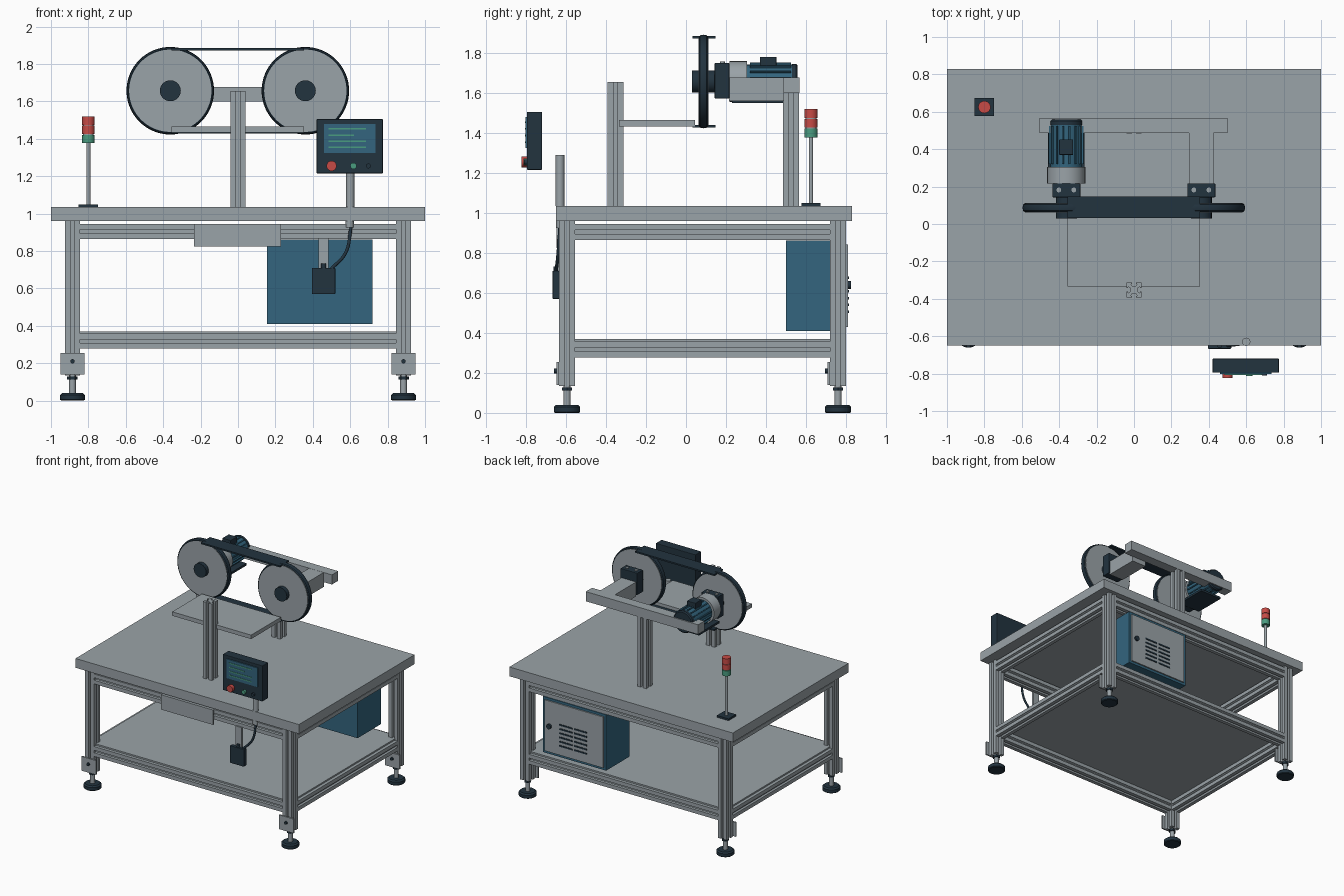
import bpy, bmesh, math
from mathutils import Vector, Matrix

if "Cube" in bpy.data.objects:
    bpy.data.objects.remove(bpy.data.objects["Cube"])


def material(name, code):
    m = bpy.data.materials.new(name)
    lin = []
    for i in (0, 2, 4):
        c = int(code[i:i + 2], 16) / 255
        lin.append(c / 12.92 if c < 0.04045 else ((c + 0.055) / 1.055) ** 2.4)
    m.diffuse_color = (*lin, 1)
    m.use_nodes = True
    m.node_tree.nodes["Principled BSDF"].inputs["Base Color"].default_value = m.diffuse_color
    return m


GREY = material("aluminium grey", "9AA3A8")
DARK = material("dark slate", "22333F")
TEAL = material("teal blue", "33657E")
RED = material("signal red", "C74B46")
GREEN = material("signal green", "4A9C80")


def finish(name, bm, mat, smooth=False):
    bmesh.ops.recalc_face_normals(bm, faces=bm.faces)
    me = bpy.data.meshes.new(name)
    bm.to_mesh(me)
    bm.free()
    ob = bpy.data.objects.new(name, me)
    bpy.context.collection.objects.link(ob)
    me.materials.append(mat)
    if smooth:
        bpy.ops.object.select_all(action='DESELECT')
        ob.select_set(True)
        bpy.context.view_layer.objects.active = ob
        bpy.ops.object.shade_smooth_by_angle(angle=math.radians(35))
    return ob


def box(name, x, y, z, mat, bevel=0):
    """Box from (min, max) ranges."""
    bm = bmesh.new()
    size = [r[1] - r[0] for r in (x, y, z)]
    mid = [(r[1] + r[0]) / 2 for r in (x, y, z)]
    bmesh.ops.create_cube(bm, size=1, matrix=Matrix.Translation(mid) @ Matrix.Diagonal((*size, 1)))
    if bevel:
        bmesh.ops.bevel(bm, geom=bm.edges[:], offset=bevel, segments=2, affect='EDGES', profile=0.5)
    return finish(name, bm, mat)


def lathe(name, origin, axis, profile, mat, n=32):
    """Revolve (radius, height) points about an axis through origin."""
    bm = bmesh.new()
    rot = Vector((0, 0, 1)).rotation_difference(Vector(axis)).to_matrix()
    rings = [[bm.verts.new(Vector(origin) + rot @ Vector((r * math.cos(2 * math.pi * k / n),
              r * math.sin(2 * math.pi * k / n), h))) for k in range(n)] for r, h in profile]
    for a, b in zip(rings, rings[1:]):
        for k in range(n):
            bm.faces.new((a[k], a[(k + 1) % n], b[(k + 1) % n], b[k]))
    bm.faces.new(rings[0])
    bm.faces.new(rings[-1])
    return finish(name, bm, mat, True)


def rod(name, origin, axis, r, h0, h1, mat, n=24):
    return lathe(name, origin, axis, [(r, h0), (r, h1)], mat, n)


def extrusion(name, start, end, s=0.04):
    """Slotted square profile swept from start to end."""
    quarter = [(s, -s), (s, -0.01), (s - 0.008, -0.01), (s - 0.008, -0.017), (s - 0.02, -0.01),
               (s - 0.02, 0.01), (s - 0.008, 0.017), (s - 0.008, 0.01), (s, 0.01)]
    pts = []
    for k in range(4):
        c, d = round(math.cos(k * math.pi / 2)), round(math.sin(k * math.pi / 2))
        pts += [(x * c - y * d, x * d + y * c) for x, y in quarter]
    a, b = Vector(start), Vector(end)
    rot = Vector((0, 0, 1)).rotation_difference(b - a).to_matrix()
    bm = bmesh.new()
    lo, hi = [[bm.verts.new(p + rot @ Vector((x, y, 0))) for x, y in pts] for p in (a, b)]
    bm.faces.new(lo)
    bm.faces.new(hi)
    for k in range(len(pts)):
        j = (k + 1) % len(pts)
        bm.faces.new((lo[k], lo[j], hi[j], hi[k]))
    return finish(name, bm, GREY)


X, Y, Z = (1, 0, 0), (0, 1, 0), (0, 0, 1)
LX, YF, YB = 0.885, -0.595, 0.76

# Table frame: top, shelf, legs, feet, rails
box("table_top", (-1, 1), (-0.65, 0.83), (0.96, 1.035), GREY)
box("lower_shelf", (-0.9, 0.9), (-0.61, 0.775), (0.357, 0.37), GREY)
for x in (-LX, LX):
    for y in (YF, YB):
        extrusion("leg", (x, y, 0.135), (x, y, 0.96))
        lathe("foot_pad", (x, y, 0), Z, [(0.06, 0), (0.066, 0.005), (0.066, 0.03), (0.055, 0.04)], DARK)
        rod("foot_stem", (x, y, 0), Z, 0.018, 0.04, 0.135, GREY)
        rod("foot_nut", (x, y, 0), Z, 0.028, 0.112, 0.128, DARK, 6)
        box("foot_plate", (x - 0.065, x + 0.065), (y - 0.052, y - 0.04), (0.14, 0.255), GREY)
        rod("plate_bolt", (x, y - 0.05, 0.21), (0, -1, 0), 0.012, 0, 0.014, DARK, 12)
for z in (0.318, 0.905):
    for y in (YF, YB):
        extrusion("long_rail", (-0.845, y, z), (0.845, y, z))
    for x in (-LX, LX):
        extrusion("side_rail", (x, YF + 0.04, z), (x, YB - 0.04, z))

# Front plate, switch box and cable
box("front_plate", (-0.235, 0.23), (-0.647, -0.635), (0.825, 0.945), GREY)
box("switch_bracket", (0.43, 0.485), (-0.645, -0.63), (0.6, 0.87), GREY)
box("switch_box", (0.395, 0.52), (-0.667, -0.635), (0.57, 0.71), DARK, 0.003)
rod("cable_socket", (0.458, -0.65, 0), Z, 0.013, 0.71, 0.732, DARK, 16)
rod("cable_gland", (0.597, -0.627, 0), Z, 0.022, 0.925, 0.96, GREY)
cu = bpy.data.curves.new("cable", 'CURVE')
cu.dimensions = '3D'
cu.bevel_depth = 0.009
cu.bevel_resolution = 2
sp = cu.splines.new('BEZIER')
sp.bezier_points.add(2)
for p, c in zip(sp.bezier_points, [(0.605, -0.63, 0.93), (0.575, -0.64, 0.79), (0.50, -0.65, 0.705)]):
    p.co = c
    p.handle_left_type = p.handle_right_type = 'AUTO'
cu.materials.append(DARK)
bpy.context.collection.objects.link(bpy.data.objects.new("cable", cu))

# Control panel on its pole
rod("panel_pole", (0.6, -0.63, 0), Z, 0.022, 1.035, 1.29, GREY)
box("panel_case", (0.42, 0.775), (-0.795, -0.72), (1.215, 1.505), DARK, 0.004)
box("panel_screen", (0.46, 0.735), (-0.803, -0.794), (1.325, 1.48), TEAL)
for z, x1 in ((1.453, 0.685), (1.42, 0.62), (1.387, 0.685), (1.354, 0.685)):
    box("screen_line", (0.485, x1), (-0.806, -0.802), (z - 0.004, z + 0.004), GREEN)
for x, r, h, m in ((0.5, 0.027, 0.03, RED), (0.617, 0.017, 0.02, GREEN), (0.697, 0.013, 0.018, DARK)):
    rod("panel_button", (x, -0.793, 1.255), (0, -1, 0), r, 0, h, m)

# Signal tower
LT = (-0.8, 0.625, 0)
box("tower_base", (-0.852, -0.748), (0.577, 0.673), (1.035, 1.05), DARK)
rod("tower_pole", LT, Z, 0.011, 1.05, 1.38, GREY, 16)
rod("tower_core", LT, Z, 0.028, 1.38, 1.515, GREY)
for z, m in ((1.377, GREEN), (1.426, RED), (1.475, RED)):
    rod("tower_lamp", LT, Z, 0.033, z, z + 0.044, m)

# Electrical cabinet with vented door
box("cabinet", (0.155, 0.72), (0.50, 0.80), (0.41, 0.862), TEAL)
box("cabinet_door", (0.175, 0.70), (0.80, 0.81), (0.43, 0.842), GREY)
for i in range(6):
    for x in (0.32, 0.45):
        z = 0.50 + i * 0.034
        box("vent_slot", (x, x + 0.115), (0.809, 0.814), (z, z + 0.012), DARK)
rod("door_handle", (0.655, 0.81, 0.64), Y, 0.02, 0, 0.014, DARK)

# Front post carrying the work plate, rear post and beam
extrusion("front_post", (0, -0.352, 1.035), (0, -0.352, 1.655))
box("work_plate", (-0.355, 0.352), (-0.335, 0.045), (1.433, 1.465), GREY)
extrusion("rear_post", (0, 0.525, 1.035), (0, 0.525, 1.60))
box("rear_beam", (-0.505, 0.5), (0.487, 0.567), (1.60, 1.678), GREY)
box("idler_arm", (0.295, 0.425), (0.215, 0.49), (1.56, 1.677), GREY)

# Wheels, hubs, bearing blocks
WZ = 1.657
for x in (-0.362, 0.36):
    o = (x, 0.087, WZ)
    lathe("wheel_tyre", o, Y, [(0.215, -0.02), (0.224, -0.022), (0.231, -0.016), (0.234, 0),
                               (0.231, 0.016), (0.224, 0.022), (0.215, 0.02)], DARK, 64)
    rod("wheel_disc", o, Y, 0.22, -0.025, 0.025, GREY, 64)
    rod("wheel_hub", o, Y, 0.056, -0.057, 0.06, DARK)
    box("bearing_block", (x - 0.075, x + 0.075), (0.143, 0.217), (1.572, 1.75), DARK, 0.004)
    for dx in (-0.04, 0.04):
        rod("block_bolt", (x + dx, 0.182, 1.75), Z, 0.013, 0, 0.006, GREY, 16)

# Flat belt runs above and below the wheels
for z in (1.879, 1.434):
    box("belt_run", (-0.355, 0.352), (0.032, 0.148), (z - 0.006, z + 0.006), DARK)

# Drive motor
M = (-0.362, 0, WZ)
rod("motor_flange", M, Y, 0.103, 0.217, 0.305, GREY)
rod("motor_body", M, Y, 0.085, 0.305, 0.535, TEAL)
for k in range(16):
    a = math.pi * (2 * k + 1) / 16
    fin = box("motor_fin", (0.08, 0.095), (0.32, 0.525), (-0.004, 0.004), TEAL)
    fin.data.transform(Matrix.Translation(M) @ Matrix.Rotation(a, 4, 'Y'))
lathe("motor_fan_cover", M, Y, [(0.088, 0.53), (0.088, 0.55), (0.08, 0.558)], DARK)
box("terminal_box", (-0.4, -0.325), (0.37, 0.452), (1.72, 1.78), DARK, 0.003)
box("motor_base", (-0.46, -0.265), (0.23, 0.49), (1.55, 1.567), DARK)
